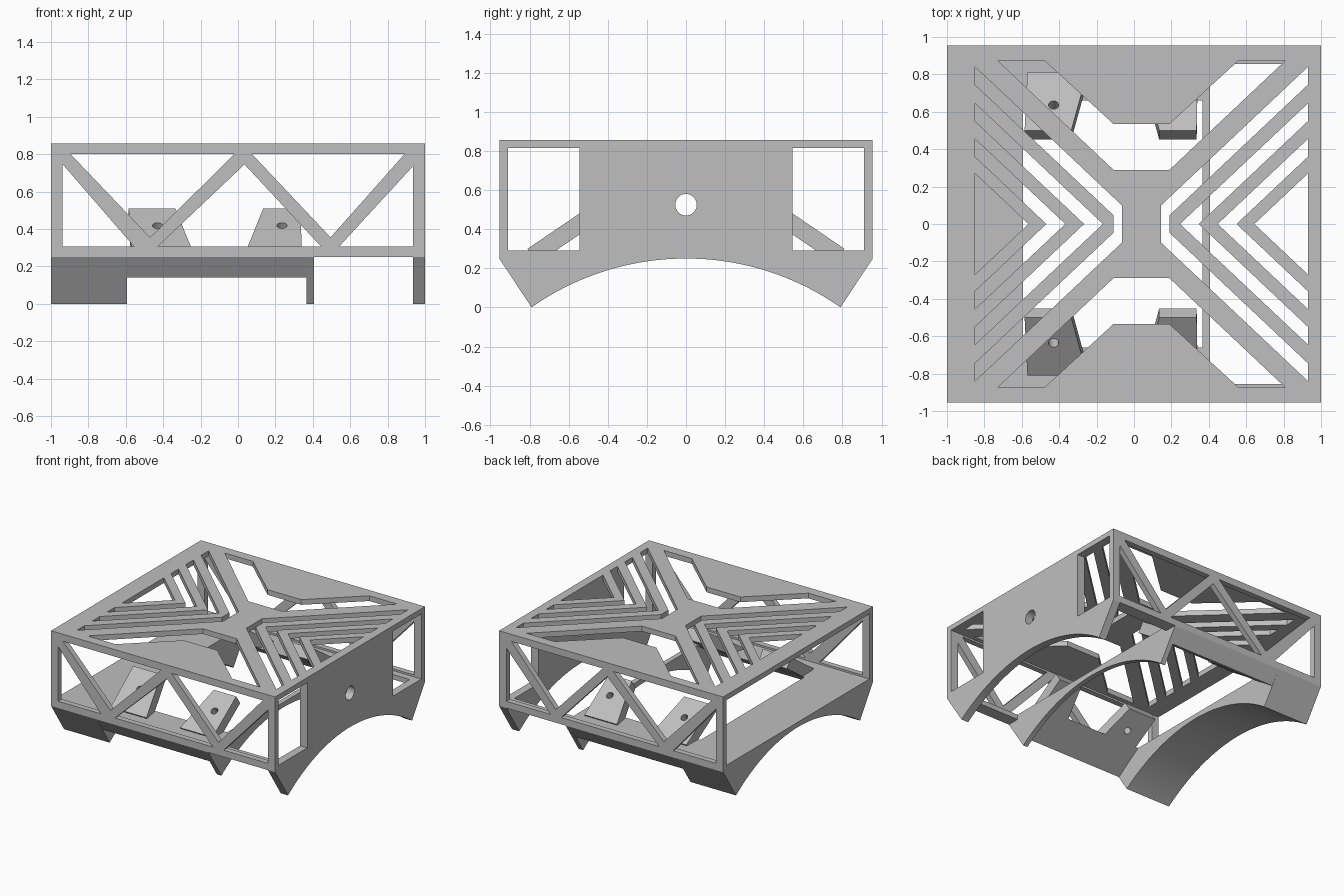
import bpy, bmesh, math
from mathutils import Matrix, Vector

cube = bpy.data.objects.get("Cube")
if cube:
    bpy.data.objects.remove(cube, do_unlink=True)

GREY = (0.52, 0.52, 0.52, 1)
mat = bpy.data.materials.new("plain grey")
mat.use_nodes = True
mat.diffuse_color = GREY
mat.node_tree.nodes["Principled BSDF"].inputs["Base Color"].default_value = GREY

X, Y, Z = Vector((1, 0, 0)), Vector((0, 1, 0)), Vector((0, 0, 1))


def plate(name, loops, u, v, w, origin, depth):
    """Extrude an outline with holes: u, v span the outline, w is the depth direction."""
    curve = bpy.data.curves.new(name + " outline", 'CURVE')
    curve.dimensions, curve.fill_mode, curve.extrude = '2D', 'BOTH', depth / 2
    for loop in loops:
        spline = curve.splines.new('POLY')
        spline.points.add(len(loop) - 1)
        for point, (a, b) in zip(spline.points, loop):
            point.co = (a, b, 0, 1)
        spline.use_cyclic_u = True
    temp = bpy.data.objects.new(name + " outline", curve)
    bpy.context.collection.objects.link(temp)
    graph = bpy.context.evaluated_depsgraph_get()
    mesh = bpy.data.meshes.new_from_object(temp.evaluated_get(graph))
    bpy.data.objects.remove(temp, do_unlink=True)
    frame = Matrix((u, v, w)).transposed().to_4x4()
    frame.translation = Vector(origin) + w * depth / 2
    bm = bmesh.new()
    bm.from_mesh(mesh)
    bmesh.ops.transform(bm, matrix=frame, verts=bm.verts)
    bmesh.ops.remove_doubles(bm, verts=bm.verts, dist=0.0001)
    bmesh.ops.recalc_face_normals(bm, faces=bm.faces)
    bm.to_mesh(mesh)
    bm.free()
    mesh.name = name
    mesh.materials.clear()
    mesh.materials.append(mat)
    mesh.shade_flat()
    obj = bpy.data.objects.new(name, mesh)
    bpy.context.collection.objects.link(obj)
    return obj


def rect(a0, a1, b0, b1):
    return [(a0, b0), (a1, b0), (a1, b1), (a0, b1)]


def circle(a, b, r, n=32):
    return [(a + r * math.cos(math.tau * i / n), b + r * math.sin(math.tau * i / n))
            for i in range(n)]


def flip(loop, axis, centre=0):
    return [(2 * centre - a, b) if axis == 0 else (a, 2 * centre - b) for a, b in loop]


HALF, TOP, FLOOR, RAIL = 0.955, 0.857, 0.29, 0.25

# Top plate: two big windows and nested chevron slots about an offset centre
MID, SLOPE, EDGE = 0.04, 0.943, -0.85
window = [(-0.73, 0.875), (-0.48, 0.875), (-0.11, 0.535), (0.19, 0.535),
          (0.56, 0.875), (0.81, 0.875), (0.19, 0.29), (-0.11, 0.29)]


def arm(h, stop=9):
    """Edge of a chevron, from the outer side down to its tip or a blunt end."""
    tip = EDGE + h / SLOPE
    if stop < tip:
        y = h - SLOPE * (stop - EDGE)
        return [(EDGE, h), (stop, y), (stop, -y), (EDGE, -h)]
    return [(EDGE, h), (tip, 0), (EDGE, -h)]


slots = [arm(0.84, -0.065) + arm(0.745, -0.11)[::-1],
         arm(0.645) + arm(0.55)[::-1],
         arm(0.455) + arm(0.36)[::-1],
         arm(0.27)]
loops = [rect(-1, 1, -HALF, HALF), window, flip(window, 1)]
for s in slots:
    loops += [s, flip(s, 0, MID)]
plate("top_plate", loops, X, Y, Z, (0, 0, 0.815), TOP - 0.815)

# Truss walls at front and back
truss = [rect(-1, 1, RAIL, TOP),
         [(-0.937, 0.745), (-0.937, 0.305), (-0.555, 0.305)],
         [(-0.895, 0.80), (-0.02, 0.80), (-0.47, 0.355)],
         [(-0.43, 0.305), (0.445, 0.305), (0.035, 0.745)],
         [(0.075, 0.80), (0.89, 0.80), (0.495, 0.355)],
         [(0.54, 0.305), (0.935, 0.305), (0.935, 0.735)]]
plate("front_truss", truss, X, Z, Y, (0, -HALF, 0), 0.045)
plate("back_truss", truss, X, Z, -Y, (0, HALF, 0), 0.045)

# Arched parts share one curved underside
FOOT = 0.79
RADIUS = (FOOT ** 2 + RAIL ** 2) / (2 * RAIL)
reach = math.asin(FOOT / RADIUS)
arch = []
for i in range(49):
    t = reach * (1 - i / 24)
    arch.append((RADIUS * math.sin(t), RAIL - RADIUS * (1 - math.cos(t))))


def arched(height):
    return [(-HALF, RAIL), (-HALF, height), (HALF, height), (HALF, RAIL)] + arch


side_window = rect(0.545, 0.91, FLOOR, 0.817)
plate("left_wall", [arched(TOP), side_window, flip(side_window, 0), circle(0, 0.525, 0.055)],
      Y, Z, X, (0.935, 0, 0), 0.065)
plate("right_arch_beam", [arched(FLOOR)], Y, Z, X, (-1, 0, 0), 0.407)
plate("middle_arch_rib", [arched(FLOOR)], Y, Z, X, (0.365, 0, 0), 0.04)

# Floor strips and tilted brackets, repeated front and back
wedge = [(0.66, FLOOR), (HALF, FLOOR), (HALF, RAIL), (0.88, 0.14)]
brackets = {"right": ([(-0.57, 0), (-0.25, 0), (-0.335, 0.374), (-0.585, 0.374)], -0.43),
            "left": ([(0.05, 0), (0.34, 0), (0.335, 0.374), (0.135, 0.374)], 0.235)}
TILT = math.atan(0.68)
for end, side in (("back", 1), ("front", -1)):
    out = Y * side
    plate(end + "_floor_strip", [wedge], out, Z, X, (-0.595, 0, 0), 0.962)
    plate(end + "_floor_rail", [rect(0.855, HALF, RAIL, FLOOR)], out, Z, X, (0.4, 0, 0), 0.54)
    up = -out * math.cos(TILT) + Z * math.sin(TILT)
    down = -out * math.sin(TILT) - Z * math.cos(TILT)
    for name, (outline, hole_x) in brackets.items():
        plate(f"{end}_{name}_bracket", [outline, circle(hole_x, 0.21, 0.027, 24)],
              X, up, down, out * 0.81 + Z * 0.30, 0.089)
